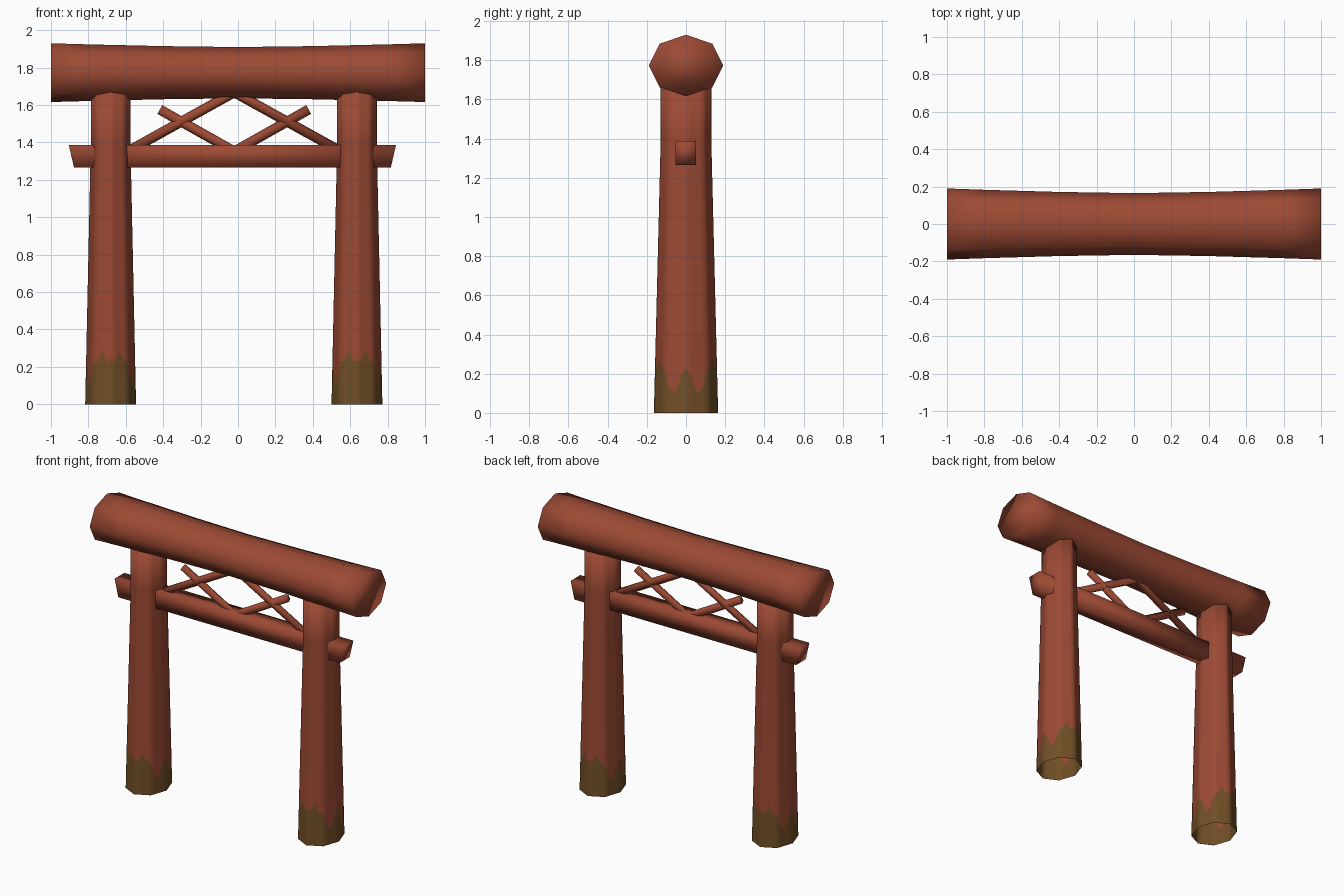
import bpy, math
from mathutils import Vector

if "Cube" in bpy.data.objects:
    bpy.data.objects.remove(bpy.data.objects["Cube"])


def make_mat(name, col):
    m = bpy.data.materials.new(name)
    m.diffuse_color = (*col, 1)
    m.use_nodes = True
    m.node_tree.nodes["Principled BSDF"].inputs["Base Color"].default_value = m.diffuse_color
    return m


RED = make_mat("red_wood", (0.335, 0.068, 0.034))
MOSS = make_mat("mossy_brown", (0.165, 0.078, 0.020))


def make_object(name, verts, faces, mats=(RED,), smooth=True):
    me = bpy.data.meshes.new(name)
    me.from_pydata(verts, [], faces)
    for m in mats:
        me.materials.append(m)
    for p in me.polygons:
        p.use_smooth = smooth
    me.update()
    ob = bpy.data.objects.new(name, me)
    bpy.context.collection.objects.link(ob)
    return ob


def bridge(rings, n):
    """Quads joining consecutive closed rings of n vertices."""
    return [(r * n + i, r * n + (i + 1) % n, (r + 1) * n + (i + 1) % n, (r + 1) * n + i)
            for r in range(rings - 1) for i in range(n)]


def capped(rings, n):
    last = (rings - 1) * n
    return bridge(rings, n) + [tuple(reversed(range(n))), tuple(range(last, last + n))]


# top log: octagonal, flaring gently towards both ends
verts = []
xs = (-1, -0.8, -0.4, 0, 0.4, 0.8, 1)
for x in xs:
    ry = 0.165 + 0.025 * abs(x) ** 1.5
    rz = 0.137 + 0.020 * abs(x) ** 1.5
    for i in range(8):
        a = math.tau * i / 8
        verts.append((x, ry * math.cos(a), 1.773 + rz * math.sin(a)))
make_object("top_log", verts, capped(len(xs), 8))

# pillars: tapered octagonal tubes with a ragged mossy foot
MOSS_QUARTER = (0.23, 0.18, 0.10, 0.13, 0.22, 0.235, 0.285, 0.23, 0.245)  # side to front
COLS = 32


def moss_height(i):
    k = i % 16
    return MOSS_QUARTER[k if k <= 8 else 16 - k]


def octagon_point(i):
    a, b = (Vector((math.cos(t), math.sin(t))) for t in
            (math.tau * (i // 4) / 8, math.tau * (i // 4 + 1) / 8))
    return a.lerp(b, (i % 4) / 4)


def pillar(name, cx):
    verts = []
    for level in (0, None, 1.4, 1.69):
        for i in range(COLS):
            z = moss_height(i) if level is None else level
            t = min(z / 1.4, 1)
            p = octagon_point(i)
            verts.append((cx + p.x * (0.136 - 0.030 * t), p.y * (0.164 - 0.035 * t), z))
    faces = bridge(4, COLS) + [tuple(range(3 * COLS, 4 * COLS))]
    ob = make_object(name, verts, faces, (RED, MOSS))
    for p in ob.data.polygons:
        p.material_index = 1 if p.index < COLS else 0


pillar("left_pillar", -0.681)
pillar("right_pillar", 0.636)

# crossbeam: square bar with slanted ends
verts = []
for s in (-1, 1):
    for y, z, half in ((-0.054, 1.266, 0.847), (0.052, 1.266, 0.847),
                       (0.052, 1.387, 0.875), (-0.054, 1.387, 0.875)):
        verts.append((-0.03 + s * half, y, z))
make_object("crossbeam", verts, capped(2, 4))


# lattice braces: thin bars bent at the middle, in the xz plane
def brace(name, path, r=0.023, n=6):
    pts = [Vector((x, 0, z)) for x, z in path]
    verts = []
    for k, p in enumerate(pts):
        into = (p - pts[max(k - 1, 0)]).normalized()
        out = (pts[min(k + 1, len(pts) - 1)] - p).normalized()
        d = (into + out).normalized()
        up = Vector((-d.z, 0, d.x))
        stretch = 1 / d.dot(out if out.length else into)   # mitred bend
        for i in range(n):
            a = math.tau * (i + 0.5) / n
            verts.append(p + up * (r / math.cos(math.pi / n) * math.sin(a) * stretch)
                         + Vector((0, -r * math.cos(a), 0)))
    make_object(name, verts, capped(len(pts), n))


MID = -0.02
brace("peak_brace", [(MID - 0.57, 1.352), (MID, 1.668), (MID + 0.57, 1.352)])
brace("valley_brace", [(MID - 0.398, 1.576), (MID, 1.352), (MID + 0.398, 1.576)])

# consistent outward normals
import bmesh
for ob in bpy.context.collection.objects:
    bm = bmesh.new()
    bm.from_mesh(ob.data)
    bmesh.ops.recalc_face_normals(bm, faces=bm.faces)
    bm.to_mesh(ob.data)
    bm.free()
